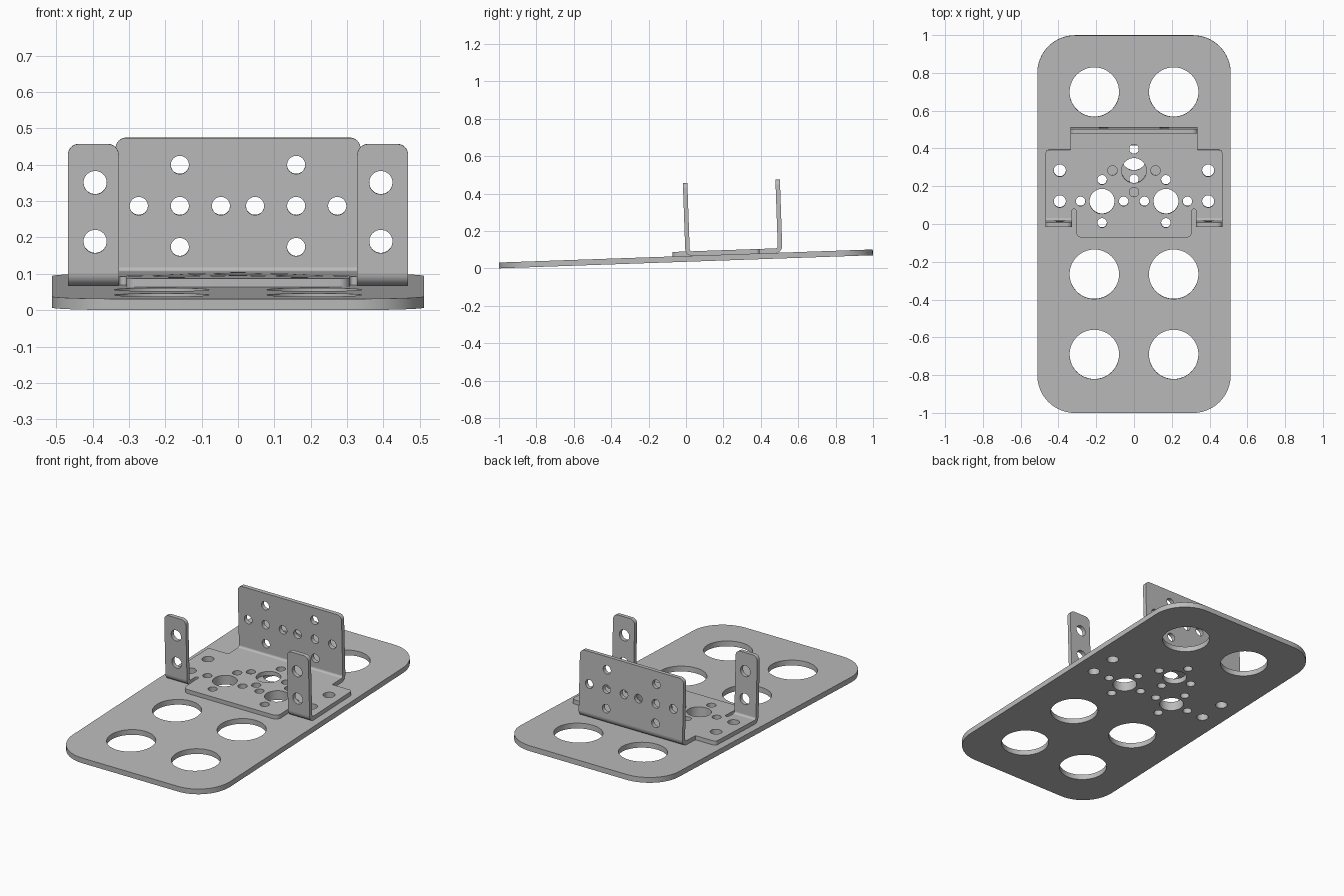
import bpy, bmesh, math
from mathutils import Matrix, Vector

cube = bpy.data.objects.get("Cube")
if cube:
    bpy.data.objects.remove(cube, do_unlink=True)

metal = bpy.data.materials.new("plain grey metal")
metal.use_nodes = True
GREY = (0.5, 0.5, 0.5, 1)
metal.diffuse_color = GREY
metal.node_tree.nodes["Principled BSDF"].inputs["Base Color"].default_value = GREY

# Whole assembly leans back slightly on a sloping base
TILT = Matrix.Translation((0, 0, 0.035)) @ Matrix.Rotation(math.radians(2), 4, "X")
UPRIGHT = Matrix.Rotation(math.radians(90), 4, "X")
SIDEWAYS = Matrix(((0, 0, 1, 0), (1, 0, 0, 0), (0, 1, 0, 0), (0, 0, 0, 1)))


def arc(cx, cy, r, a, b, n):
    return [(cx + r * math.cos(a + (b - a) * i / n),
             cy + r * math.sin(a + (b - a) * i / n)) for i in range(n + 1)]


def rounded(corners, n=10):
    """Outline from (x, y, radius) corners."""
    pts = []
    for i, (x, y, r) in enumerate(corners):
        p = Vector((x, y))
        if r == 0:
            pts.append((x, y))
            continue
        u = (Vector(corners[i - 1][:2]) - p).normalized()
        v = (Vector(corners[(i + 1) % len(corners)][:2]) - p).normalized()
        c = p + (u + v) * r
        for k in range(n + 1):
            t = math.pi / 2 * k / n
            pts.append(tuple(c - v * r * math.cos(t) - u * r * math.sin(t)))
    return pts


def mirrored(half):
    return half + [(-x, y, r) for x, y, r in reversed(half)]


def sheet(name, outline, holes, thick, matrix):
    """Flat sheet with round holes, centred on its own mid-plane."""
    cu = bpy.data.curves.new(name, "CURVE")
    cu.dimensions = "2D"
    cu.fill_mode = "BOTH"
    cu.extrude = thick / 2
    loops = [outline] + [arc(x, y, r, 0, math.tau, 48)[:-1] for x, y, r in holes]
    for loop in loops:
        s = cu.splines.new("POLY")
        s.points.add(len(loop) - 1)
        for p, (x, y) in zip(s.points, loop):
            p.co = (x, y, 0, 1)
        s.use_cyclic_u = True
    tmp = bpy.data.objects.new(name, cu)
    mesh = bpy.data.meshes.new_from_object(tmp)
    bpy.data.objects.remove(tmp)
    bpy.data.curves.remove(cu)
    bm = bmesh.new()
    bm.from_mesh(mesh)
    bmesh.ops.remove_doubles(bm, verts=bm.verts, dist=1e-5)
    bmesh.ops.recalc_face_normals(bm, faces=bm.faces)
    bm.to_mesh(mesh)
    bm.free()
    mesh.materials.clear()
    mesh.materials.append(metal)
    mesh.shade_smooth()
    mesh.set_sharp_from_angle(angle=math.radians(30))
    mesh.name = name
    ob = bpy.data.objects.new(name, mesh)
    ob.matrix_world = TILT @ matrix
    bpy.context.collection.objects.link(ob)
    return ob


def cluster(x, y):
    """Large hole ringed by four small ones."""
    d = 0.114
    return [(x, y, 0.066)] + [(x + a * d, y + b * d, 0.025)
                              for a, b in ((1, 0), (-1, 0), (0, 1), (0, -1))]


P = 0.031              # base plate thickness
T = 0.024              # bracket thickness
RI, RO = 0.012, 0.036  # bend radii
FRONT, BACK, TOP = -0.002, 0.517, 0.422

shared = cluster(-0.169, 0.122) + cluster(0.169, 0.122)
shared += [(s * 0.393, y, 0.032) for s in (-1, 1) for y in (0.122, 0.285)]

# Base plate
big = [(s * 0.21, y, 0.131) for s in (-1, 1) for y in (0.70, -0.265, -0.69)]
sheet("base_plate", rounded(mirrored([(0.512, -1, 0.2), (0.512, 1, 0.2)]), 20),
      big + shared + cluster(0, 0.352), P, Matrix.Translation((0, 0, P / 2)))

# Bracket floor
floor_half = [(0.307, -0.07, 0.03), (0.307, 0.081, 0.01), (0.328, 0.081, 0.01),
              (0.328, FRONT + RO, 0), (0.468, FRONT + RO, 0), (0.468, 0.395, 0.02),
              (0.337, 0.395, 0), (0.337, BACK - RO, 0)]
sheet("bracket_floor", rounded(mirrored(floor_half)), shared + cluster(0, 0.285),
      T, Matrix.Translation((0, 0, P + T / 2)))


def bend(name, x, width, y, a, b):
    zc = P + RO
    ring = arc(y, zc, RO, a, b, 8) + arc(y, zc, RI, b, a, 8)
    sheet(name, ring, [], width, Matrix.Translation((x, 0, 0)) @ SIDEWAYS)


# Back panel and its bend
panel_holes = []
for s in (-1, 1):
    panel_holes += [(s * 0.16 + dx, 0.2345 + dz, 0.025) for dx, dz in
                    ((0, 0), (0.113, 0), (-0.113, 0), (0, 0.113), (0, -0.113))]
sheet("back_panel", rounded(mirrored([(0.337, P + RO, 0), (0.337, TOP, 0.03)])),
      panel_holes, T, Matrix.Translation((0, BACK - T / 2, 0)) @ UPRIGHT)
bend("back_panel_bend", 0, 0.674, BACK - RO, -math.pi / 2, 0)

# Front uprights and their bends
for side, s in (("left", 1), ("right", -1)):
    x = s * 0.398
    tab = mirrored([(0.07, P + RO, 0), (0.07, TOP, 0.03)])
    sheet(side + "_upright", rounded(tab), [(-s * 0.005, z, 0.032) for z in (0.154, 0.316)],
          T, Matrix.Translation((x, FRONT + T / 2, 0)) @ UPRIGHT)
    bend(side + "_upright_bend", x, 0.14, FRONT + RO, math.pi, math.pi * 1.5)
